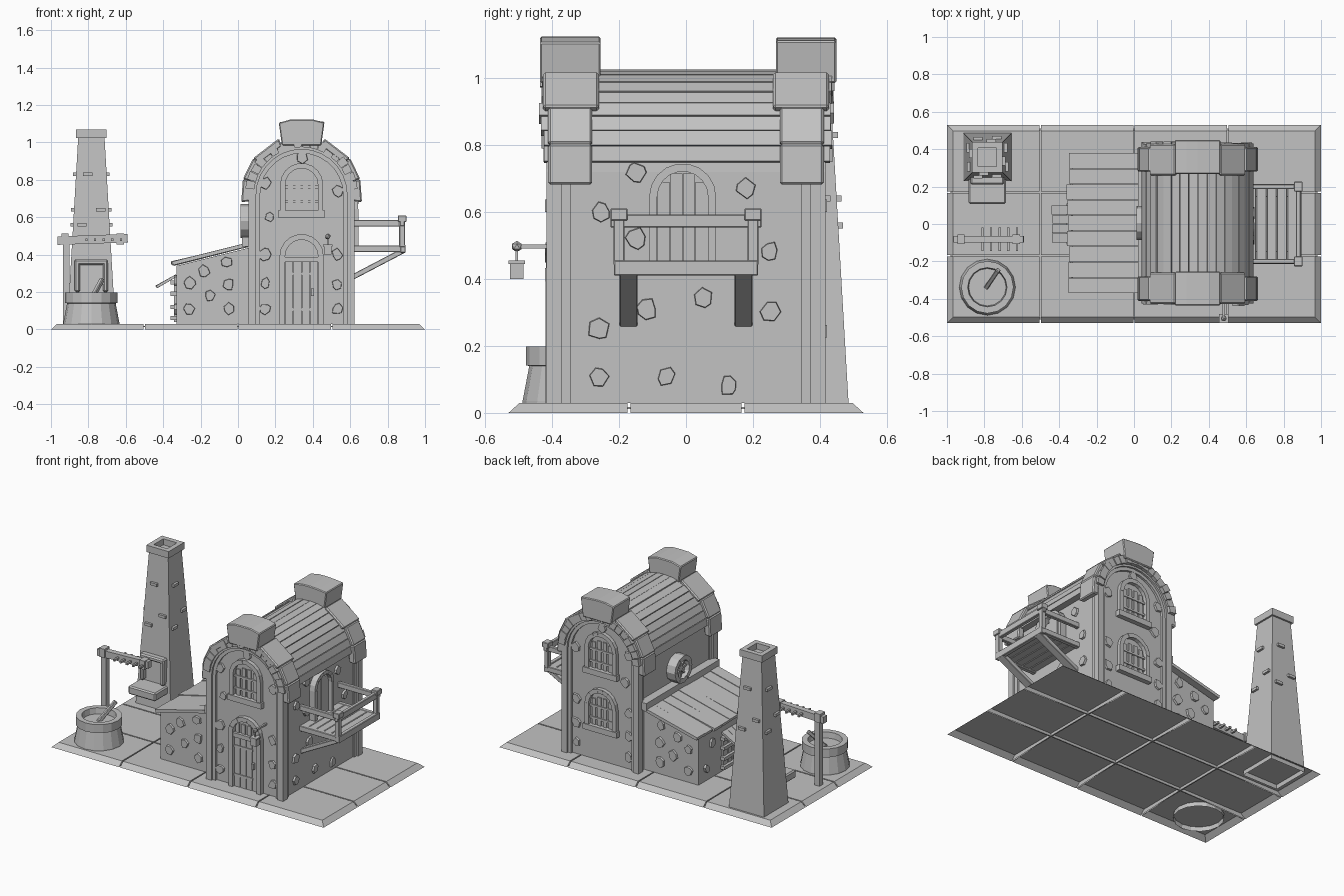
import bpy, bmesh, random
from math import sin, cos, pi, radians
from mathutils import Vector, Matrix

random.seed(4)
old = bpy.data.objects.get("Cube")
if old:
    bpy.data.objects.remove(old)

stone_grey = bpy.data.materials.new("stone_grey")
stone_grey.use_nodes = True
stone_grey.diffuse_color = (0.54, 0.54, 0.54, 1)
stone_grey.node_tree.nodes["Principled BSDF"].inputs["Base Color"].default_value = (0.54, 0.54, 0.54, 1)

# Wall frames: u along the wall, v up, d outwards
FRONT = lambda u, v, d: (u, -d, v)
BACK = lambda u, v, d: (u, d, v)
RIGHT = lambda u, v, d: (d, u, v)
LEFT = lambda u, v, d: (-d, u, v)
jit = lambda a: random.uniform(-a, a)


def build(name, maker, bevel=0):
    bm = bmesh.new()
    maker(bm)
    bmesh.ops.recalc_face_normals(bm, faces=bm.faces)
    mesh = bpy.data.meshes.new(name)
    bm.to_mesh(mesh)
    bm.free()
    mesh.materials.append(stone_grey)
    ob = bpy.data.objects.new(name, mesh)
    bpy.context.collection.objects.link(ob)
    if bevel:
        mod = ob.modifiers.new("Bevel", "BEVEL")
        mod.width, mod.segments = bevel, 1


def prism(bm, frame, pts, d0, d1, taper=1):
    c = sum((Vector(p) for p in pts), Vector((0, 0))) / len(pts)
    top = [c + (Vector(p) - c) * taper for p in pts]
    a = [bm.verts.new(frame(p[0], p[1], d0)) for p in pts]
    b = [bm.verts.new(frame(p[0], p[1], d1)) for p in top]
    bm.faces.new(a)
    bm.faces.new(b)
    for i in range(len(a)):
        j = (i + 1) % len(a)
        bm.faces.new((a[i], a[j], b[j], b[i]))


def rect(bm, frame, u0, u1, v0, v1, d0, d1):
    prism(bm, frame, [(u0, v0), (u1, v0), (u1, v1), (u0, v1)], d0, d1)


def box(bm, x0, x1, y0, y1, z0, z1):
    rect(bm, BACK, x0, x1, z0, z1, y0, y1)


def beam(bm, a, b, w, h):
    a, b = Vector(a), Vector(b)
    q = (b - a).to_track_quat('Z', 'Y').to_matrix().to_4x4()
    m = Matrix.Translation((a + b) / 2) @ q @ Matrix.Diagonal((w, h, (b - a).length, 1))
    bmesh.ops.create_cube(bm, size=1, matrix=m)


def arc(cu, cv, r, a0, a1, n):
    return [(cu + r * cos(radians(a0 + (a1 - a0) * i / n)),
             cv + r * sin(radians(a0 + (a1 - a0) * i / n))) for i in range(n + 1)]


def ring(bm, frame, cu, cv, ri, ro, a0, a1, n, d0, d1, loose=0):
    inner, outer = arc(cu, cv, ri, a0, a1, n), arc(cu, cv, ro, a0, a1, n)
    for i in range(n):
        prism(bm, frame, [inner[i], outer[i], outer[i + 1], inner[i + 1]], d0 + jit(loose), d1 + jit(loose))


def arch_frame(bm, frame, cu, half, thick, v0, spring, d0, d1):
    ring(bm, frame, cu, spring, half - thick, half, 0, 180, 9, d0, d1, loose=0.002)
    for s in (-1, 1):
        u = cu + s * (half - thick / 2)
        rect(bm, frame, u - thick / 2, u + thick / 2, v0, spring, d0, d1)


def window(bm, frame, cu, v0, spring, d):
    arch_frame(bm, frame, cu, 0.115, 0.028, v0, spring, d, d + 0.026)
    rect(bm, frame, cu - 0.125, cu + 0.125, v0 - 0.025, v0 + 0.012, d, d + 0.032)
    for k in (-1.5, -0.5, 0.5, 1.5):
        rect(bm, frame, cu + k * 0.04 - 0.013, cu + k * 0.04 + 0.013, v0, spring + 0.055 - abs(k) * 0.014, d, d + 0.008)
    for v in (v0 + 0.05, spring - 0.02):
        rect(bm, frame, cu - 0.09, cu + 0.09, v, v + 0.014, d, d + 0.013)


def stones(bm, frame, d, spots):
    for u, v in spots:
        n, t, r = random.choice((6, 7)), jit(3), 0.031 + jit(0.003)
        pts = [(u + r * cos(t + 2 * pi * i / n) + jit(0.006),
                v + 1.1 * r * sin(t + 2 * pi * i / n) + jit(0.006)) for i in range(n)]
        prism(bm, frame, pts, d - 0.01, d + 0.013, 0.88)


# Paved base: open shell of slabs with sloped outer edges and grooves between
def base(bm):
    xs, ys, g, c = (-1, -0.5, 0, 0.5, 1), (-0.53, -0.17, 0.17, 0.53), 0.004, 0.032
    for i in range(4):
        for j in range(3):
            lo, hi = [], []
            for a, b in ((0, 0), (1, 0), (1, 1), (0, 1)):
                x, y = xs[i + a], ys[j + b]
                ex, ey = abs(x) == 1, abs(y) == 0.53
                sx, sy = (-1 if a else 1), (-1 if b else 1)
                lo.append(bm.verts.new((x + sx * (0 if ex else g), y + sy * (0 if ey else g), 0 if ex or ey else 0.012)))
                hi.append(bm.verts.new((x + sx * (c if ex else g), y + sy * (c if ey else g), 0.029)))
            bm.faces.new(hi)
            for k in range(4):
                m = (k + 1) % 4
                bm.faces.new((lo[k], lo[m], hi[m], hi[k]))
    for x in xs[1:4]:
        box(bm, x - g, x + g, -0.51, 0.51, 0.012, 0.018)
    for y in ys[1:3]:
        box(bm, -0.98, 0.98, y - g, y + g, 0.012, 0.018)
build("paved_base", base)

# Tower walls with stepped corner pillars and arched gable trim
CX, SPRING, WALL_D, WALL_H = 0.34, 0.72, 0.389, 0.262
build("tower_walls", lambda bm: prism(bm, BACK, [(CX - WALL_H, 0.03), (CX + WALL_H, 0.03)]
                                      + arc(CX, SPRING, WALL_H, 0, 180, 18), -WALL_D, WALL_D))

def trim(bm):
    for s, f in ((-1, FRONT), (1, BACK)):
        ring(bm, f, CX, SPRING, 0.243, 0.284, 0, 180, 14, 0.36, 0.417)
        ring(bm, f, CX, SPRING, 0.222, 0.25, 0, 180, 14, 0.36, 0.404)
        for t in (-1, 1):
            for a, b, e, w in ((0.243, 0.283, 0.372, 0.417), (0.222, 0.272, 0.345, 0.404)):
                xa, xb = sorted((CX + t * a, CX + t * b))
                ya, yb = sorted((s * e, s * w))
                box(bm, xa, xb, ya, yb, 0.03, SPRING + 0.02)
build("corner_pillars", trim)

# Barrel roof of split planks
def roof(bm):
    n, step = 9, 168 / 9
    for i in range(n):
        a = 6 + i * step
        for k in range(2):
            lo, hi = a + k * step / 2, a + (k + 1) * step / 2 - 0.6
            ring(bm, BACK, CX, SPRING, 0.255, 0.303 + jit(0.004), lo, hi, 1, -0.432 + jit(0.008), 0.436 + jit(0.008))
build("roof_planks", roof)

# Stone bands over both roof ends with flared crown blocks
def bands(bm):
    for s in (-1, 1):
        for a0, a1, r, y0, y1, n in ((-7, 37, 0.325, 0.28, 0.412, 2), (37, 68, 0.325, 0.26, 0.427, 1)):
            for lo, hi in ((a0, a1), (180 - a1, 180 - a0)):
                d0, d1 = sorted((s * y0, s * y1))
                ring(bm, BACK, CX, SPRING, 0.28, r, lo, hi, n, d0, d1)
build("roof_stone_bands", bands, 0.007)

def crowns(bm):
    for y0, y1 in ((-0.436, -0.255), (0.268, 0.449)):
        top = [(CX + x, 1.124 - 1.1 * x * x + jit(0.004)) for x in (0.122, 0.06, 0, -0.06, -0.122)]
        prism(bm, BACK, [(CX - 0.105, 0.985), (CX + 0.105, 0.985)] + top, y0, y1)
build("roof_crown_blocks", crowns, 0.005)

# Windows
def windows(bm):
    window(bm, FRONT, CX, 0.625, 0.775, WALL_D)
    window(bm, BACK, CX, 0.625, 0.775, WALL_D)
    window(bm, BACK, CX, 0.25, 0.4, WALL_D)
build("arched_windows", windows)

def round_window(bm):
    ring(bm, LEFT, 0.005, 0.58, 0.06, 0.09, 0, 360, 12, -0.09, -0.014, loose=0.002)
    prism(bm, LEFT, arc(0.005, 0.58, 0.065, 0, 330, 11), -0.09, -0.045)
    for k in range(4):
        c, s = 0.065 * cos(k * pi / 4), 0.065 * sin(k * pi / 4)
        beam(bm, (0.04, 0.005 - c, 0.58 - s), (0.04, 0.005 + c, 0.58 + s), 0.012, 0.012)
build("round_window", round_window)

# Front door and balcony door
def front_door(bm):
    d = WALL_D
    arch_frame(bm, FRONT, CX, 0.118, 0.03, 0.03, 0.392, d, d + 0.03)
    rect(bm, FRONT, CX - 0.1, CX + 0.1, 0.36, 0.388, d, d + 0.024)
    for k in range(4):
        u = CX - 0.087 + k * 0.0435
        rect(bm, FRONT, u + 0.001, u + 0.042, 0.03, 0.36, d, d + 0.01 + jit(0.002))
        rect(bm, FRONT, u + 0.008, u + 0.034, 0.388, 0.45, d, d + 0.008)
    for v in (0.1, 0.29):
        rect(bm, FRONT, CX - 0.085, CX + 0.05, v, v + 0.016, d, d + 0.016)
    rect(bm, FRONT, CX + 0.05, CX + 0.065, 0.18, 0.22, d, d + 0.03)
build("front_door", front_door)

def balcony_door(bm):
    arch_frame(bm, RIGHT, -0.01, 0.1, 0.024, 0.45, 0.645, 0.59, 0.643)
    for k in range(4):
        u = -0.086 + k * 0.038
        rect(bm, RIGHT, u + 0.001, u + 0.037, 0.45, 0.715 if k in (1, 2) else 0.69, 0.59, 0.62 + jit(0.002))
build("balcony_door", balcony_door)

# Balcony
def balcony(bm):
    for k in range(5):
        x = 0.6 + k * 0.055
        box(bm, x, x + 0.053, -0.205 + jit(0.008), 0.205 + jit(0.008), 0.425, 0.448)
    box(bm, 0.868, 0.895, -0.215, 0.215, 0.41, 0.455)
    for y in (-0.2, 0.2):
        box(bm, 0.862, 0.892, y - 0.016, y + 0.016, 0.44, 0.6)
        box(bm, 0.855, 0.9, y - 0.026, y + 0.026, 0.575, 0.61)
        box(bm, 0.6, 0.88, y - 0.012, y + 0.012, 0.55, 0.585)
        box(bm, 0.6, 0.88, y - 0.014, y + 0.014, 0.415, 0.45)
    box(bm, 0.866, 0.89, -0.225, 0.225, 0.553, 0.593)
    for y in (-0.172, 0.172):
        beam(bm, (0.59, y, 0.268), (0.89, y, 0.425), 0.054, 0.028)
build("balcony", balcony, 0.003)

# Lantern hung beside the front door
def lantern(bm):
    beam(bm, (0.48, -0.38, 0.497), (0.48, -0.51, 0.497), 0.012, 0.012)
    bmesh.ops.create_icosphere(bm, subdivisions=1, radius=0.017, matrix=Matrix.Translation((0.48, -0.505, 0.497)))
    box(bm, 0.476, 0.484, -0.509, -0.501, 0.45, 0.49)
    box(bm, 0.46, 0.5, -0.525, -0.485, 0.4, 0.445)
    box(bm, 0.455, 0.505, -0.53, -0.48, 0.445, 0.455)
build("lantern", lantern)

# Lean-to shed with plank roof, side door and awning
build("shed_walls", lambda bm: prism(bm, BACK, [(-0.33, 0.03), (0.09, 0.03), (0.09, 0.445), (-0.33, 0.34)], -0.34, 0.34))

def shed_roof(bm):
    for k in range(9):
        y, x = -0.37 + (k + 0.5) * 0.0833, -0.35 + jit(0.008)
        beam(bm, (x, y, 0.352 + jit(0.003)), (0.05, y, 0.452 + jit(0.003)), 0.081, 0.02)
    box(bm, 0.022, 0.08, -0.385, 0.385, 0.445, 0.495)
build("shed_roof", shed_roof)

def shed_door(bm):
    for k in range(4):
        y = -0.09 + k * 0.05
        beam(bm, (-0.435 + jit(0.005), y + 0.015, 0.228), (-0.33, y + 0.015, 0.288), 0.047, 0.014)
        rect(bm, LEFT, y - 0.005, y + 0.035, 0.04, 0.24, 0.32, 0.342)
    for v in (0.05, 0.11, 0.18, 0.24):
        rect(bm, LEFT, -0.11, 0.11, v, v + 0.022, 0.32, 0.36)
build("shed_door_and_awning", shed_door)

# Rough stones set into the walls
def wall_stones(bm):
    gable = [(0.145, 0.78), (CX, 0.92), (0.535, 0.74), (0.17, 0.6), (0.53, 0.4), (0.145, 0.4),
             (0.53, 0.24), (0.145, 0.25), (0.53, 0.11), (0.145, 0.11)]
    stones(bm, FRONT, WALL_D, gable)
    stones(bm, BACK, WALL_D, gable)
    stones(bm, RIGHT, CX + WALL_H, [(-0.15, 0.72), (0.18, 0.67), (-0.25, 0.6), (0.25, 0.48), (-0.12, 0.31), (0.05, 0.34),
                                    (0.25, 0.3), (-0.26, 0.25), (-0.26, 0.11), (-0.06, 0.11), (0.13, 0.08), (-0.15, 0.52)])
    shed = [(-0.18, 0.31), (-0.06, 0.36), (-0.15, 0.18), (-0.26, 0.25), (-0.05, 0.24), (-0.26, 0.11), (-0.05, 0.11)]
    stones(bm, FRONT, 0.34, shed)
    stones(bm, BACK, 0.34, shed)
    stones(bm, LEFT, 0.33, [(s * y, v) for s in (-1, 1) for y, v in ((0.26, 0.11), (0.2, 0.26))])
build("wall_stones", wall_stones)

# Tapered furnace chimney, open below, with hollow cap
FX, FY = -0.784, 0.357
def chimney(bm):
    sq = [(FX + a * 0.13, FY + b * 0.13) for a, b in ((-1, -1), (1, -1), (1, 1), (-1, 1))]
    prism(bm, lambda u, v, d: (u, v, d), sq, 0.0, 1.03, 0.54)
    bm.faces.ensure_lookup_table()
    bm.faces.remove(bm.faces[0])
    for s in (-1, 1):
        box(bm, FX + s * 0.066 - 0.016, FX + s * 0.066 + 0.016, FY - 0.082, FY + 0.082, 1.025, 1.07)
        box(bm, FX - 0.05, FX + 0.05, FY + s * 0.066 - 0.016, FY + s * 0.066 + 0.016, 1.025, 1.07)
    for z, o in ((0.83, 0.02), (0.64, -0.05), (0.56, 0.05)):
        h = 0.13 - 0.058 * z
        for s in (-1, 1):
            box(bm, FX + s * o - 0.025, FX + s * o + 0.025, FY + s * h - 0.015, FY + s * h + 0.015, z - 0.009, z + 0.009)
            box(bm, FX + s * h - 0.015, FX + s * h + 0.015, FY - s * o - 0.025, FY - s * o + 0.025, z - 0.009, z + 0.009)
build("furnace_chimney", chimney)

def hearth(bm):
    for s in (-1, 1):
        box(bm, FX + s * 0.075 - 0.014, FX + s * 0.075 + 0.014, 0.21, 0.27, 0.2, 0.36)
    box(bm, FX - 0.09, FX + 0.09, 0.21, 0.27, 0.345, 0.375)
    box(bm, FX - 0.1, FX + 0.1, 0.108, 0.26, 0.14, 0.195)
build("hearth", hearth, 0.008)

# Tool rack on a post
def rack(bm):
    box(bm, -0.935, -0.9, -0.1, -0.065, 0.03, 0.47)
    beam(bm, (-0.965, -0.082, 0.475), (-0.59, -0.082, 0.488), 0.036, 0.045)
    for x in (-0.925, -0.63):
        box(bm, x - 0.02, x + 0.02, -0.108, -0.056, 0.455, 0.513)
    for k in range(5):
        x = -0.81 + k * 0.046
        box(bm, x - 0.006, x + 0.006, -0.145, -0.02, 0.473, 0.486)
build("tool_rack", rack)

# Quench tub: lathed profile with a raised rim
def tub(bm):
    prof = [(0.152, 0), (0.15, 0.035), (0.13, 0.14), (0.14, 0.142), (0.14, 0.198), (0.105, 0.198), (0.1, 0.16), (0, 0.16)]
    vs = [bm.verts.new((r, 0, z)) for r, z in prof]
    es = [bm.edges.new(p) for p in zip(vs, vs[1:])]
    bmesh.ops.spin(bm, geom=vs + es, cent=(0, 0, 0), axis=(0, 0, 1), angle=2 * pi, steps=16)
    bmesh.ops.remove_doubles(bm, verts=bm.verts, dist=0.0005)
    bmesh.ops.translate(bm, verts=bm.verts, vec=(-0.784, -0.338, 0))
build("quench_tub", tub)
build("stirring_stick", lambda bm: beam(bm, (-0.79, -0.34, 0.15), (-0.725, -0.245, 0.27), 0.024, 0.024), 0.004)
